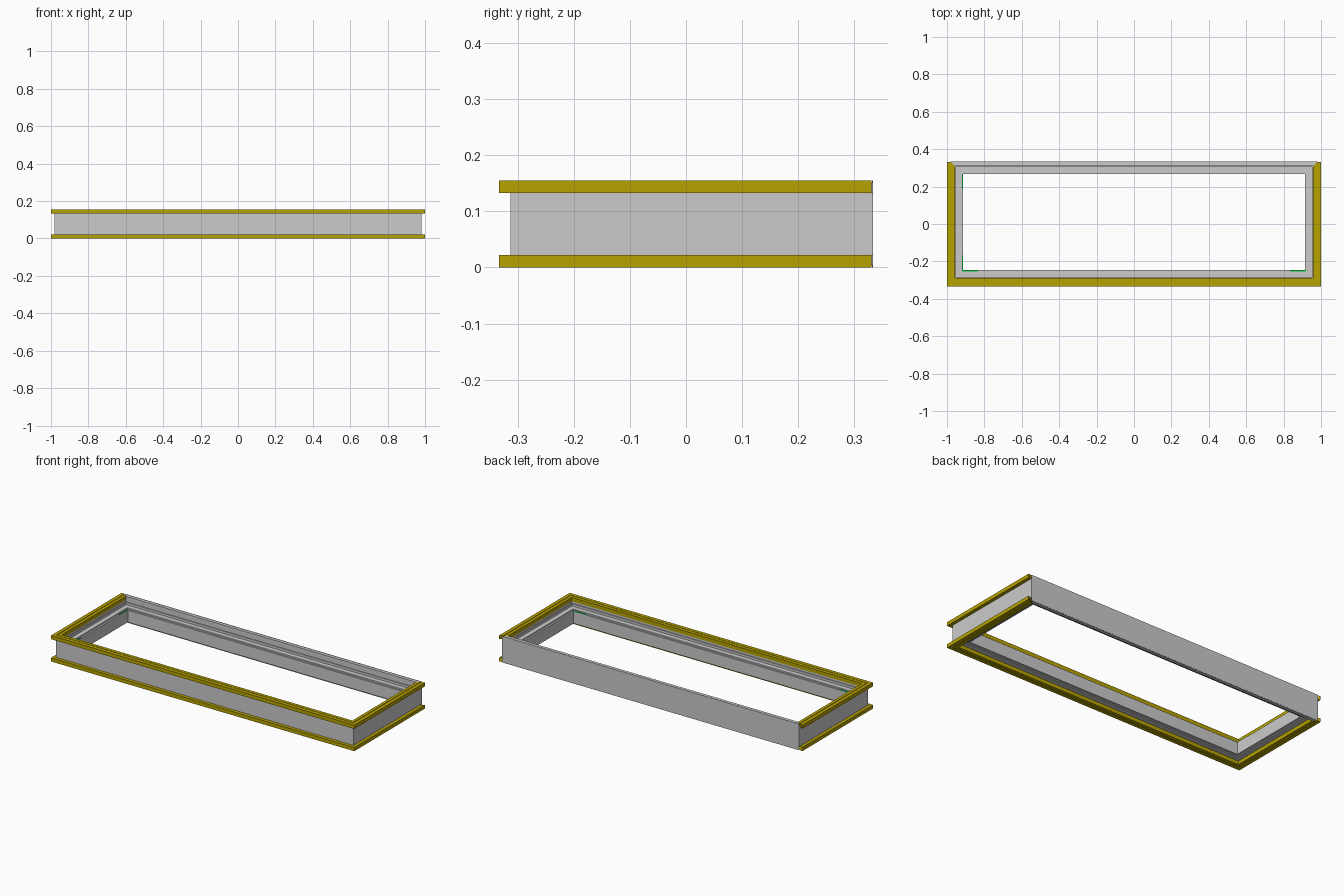
import bpy, bmesh

if "Cube" in bpy.data.objects:
    bpy.data.objects.remove(bpy.data.objects["Cube"])

X, Y0, Y1, H = 0.98, -0.313, 0.333, 0.155   # outer wall lines and total height


def material(name, rgb):
    m = bpy.data.materials.new(name)
    m.diffuse_color = (*rgb, 1)
    m.use_nodes = True
    m.node_tree.nodes["Principled BSDF"].inputs["Base Color"].default_value = m.diffuse_color
    return m


yellow = material("yellow", (0.47, 0.36, 0.0))
green = material("green", (0.0, 0.6, 0.05))


def sweep(name, profile, stations, closed=False, mat=None):
    """Skin a (depth, z) profile through stations; each maps depth to (x, y)."""
    bm = bmesh.new()
    rings = [[bm.verts.new((*s(d), z)) for d, z in profile] for s in stations]
    n, k = len(profile), len(rings)
    for i in range(k if closed else k - 1):
        a, b = rings[i], rings[(i + 1) % k]
        for j in range(n):
            bm.faces.new((a[j], a[(j + 1) % n], b[(j + 1) % n], b[j]))
    if not closed:
        bm.faces.new(rings[0])
        bm.faces.new(rings[-1])
    bmesh.ops.recalc_face_normals(bm, faces=bm.faces)
    me = bpy.data.meshes.new(name)
    bm.to_mesh(me)
    bm.free()
    ob = bpy.data.objects.new(name, me)
    bpy.context.collection.objects.link(ob)
    if mat:
        me.materials.append(mat)
    return ob


# Mitred corners: depth is measured inward from the wall line
front_left = lambda d: (-X + d, Y0 + d)
front_right = lambda d: (X - d, Y0 + d)
back_right = lambda d: (X - d, Y1 - d)
back_left = lambda d: (-X + d, Y1 - d)

# Stepped wall running around all four sides
wall = [(0, 0.022), (0, 0.133), (0.023, 0.133), (0.023, 0.122), (0.028, 0.122),
        (0.028, 0.108), (0.056, 0.108), (0.056, 0.1), (0.066, 0.1),
        (0.066, 0.028), (0.054, 0.028), (0.054, 0.022)]
sweep("wall_frame", wall, [front_left, front_right, back_right, back_left], True)


def rail(outer, flip):
    """Rail section with a fine groove along its exposed face."""
    pts = [(outer, 0.022), (outer, 0), (0.001, 0), (0.001, 0.004),
           (0.004, 0.004), (0.004, 0), (0.023, 0), (0.023, 0.022)]
    return [(d, H - z) for d, z in pts] if flip else pts


# Yellow rails on front and sides, grey rails across the back
end_left = lambda d: (-X + d, Y1 - 0.002 - max(d, 0))
end_right = lambda d: (X - d, Y1 - 0.002 - max(d, 0))
for tag, flip in (("bottom", False), ("top", True)):
    sweep(tag + "_yellow_rail", rail(-0.02, flip),
          [end_left, front_left, front_right, end_right], mat=yellow)
    sweep(tag + "_back_rail", rail(0, flip), [back_left, back_right])


# Green corner seals on the inner lip
def seal(name, x0, x1, y0, y1):
    sec = [(y0, 0.099), (y0, 0.102), (y1, 0.102), (y1, 0.099)]
    sweep(name, sec, [lambda d: (x0, d), lambda d: (x1, d)], mat=green)


xi, yf, yb = X - 0.066, Y0 + 0.066, Y1 - 0.066
seal("front_left_seal", -xi - 0.006, -xi + 0.08, yf - 0.008, yf)
seal("front_right_seal", xi - 0.08, xi + 0.006, yf - 0.008, yf)
seal("left_front_seal", -xi - 0.006, -xi, yf, yf + 0.08)
seal("left_back_seal", -xi - 0.006, -xi, yb - 0.08, yb)
